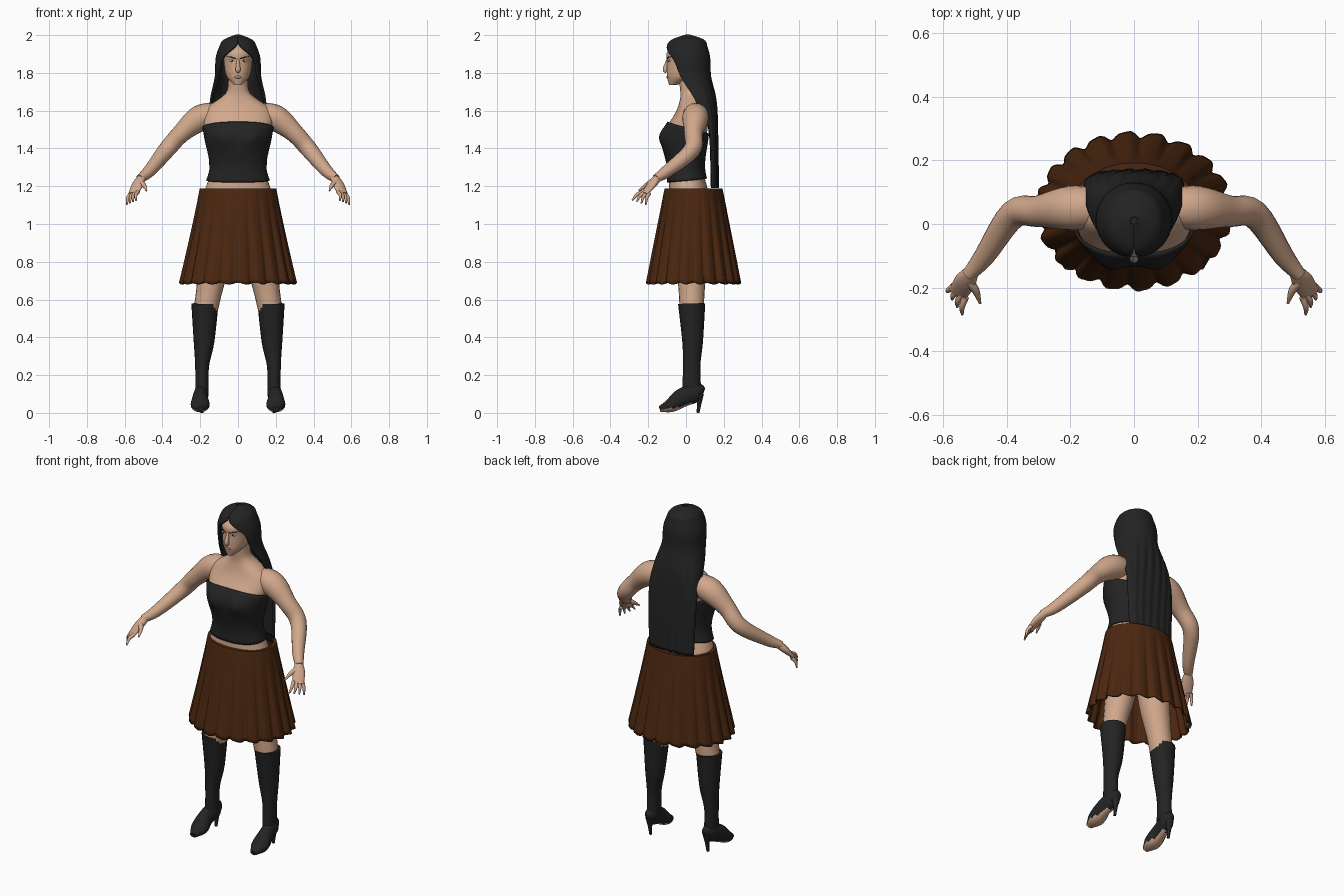
import bpy, bmesh, math
from mathutils import Vector
from math import sin, cos, pi, tau, exp

cube = bpy.data.objects.get("Cube")
if cube:
    bpy.data.objects.remove(cube)


def material(name, *rgb):
    mat = bpy.data.materials.new(name)
    mat.use_nodes = True
    mat.diffuse_color = (*rgb, 1)
    shader = mat.node_tree.nodes["Principled BSDF"]
    shader.inputs["Base Color"].default_value = (*rgb, 1)
    shader.inputs["Roughness"].default_value = .8
    return mat


SKIN = material("skin", .64, .39, .26)
LIP = material("lip", .45, .22, .16)
BLACK = material("black", .017, .017, .017)
BROWN = material("brown cloth", .07, .02, .005)
WHITE = material("eye white", .7, .7, .7)


def sample(rows, key):
    """Smooth interpolation of rows whose first column is an ascending key."""
    last = len(rows) - 1
    i = 0
    while i < last - 1 and key > rows[i + 1][0]:
        i += 1

    def slope(j):
        before, after = rows[max(j - 1, 0)], rows[min(j + 1, last)]
        span = after[0] - before[0]
        return [(b - a) / span for a, b in zip(before, after)]

    step = rows[i + 1][0] - rows[i][0]
    u = (key - rows[i][0]) / step
    ease = u * u * (3 - 2 * u)
    bend = step * u * (1 - u)
    values = [p + (q - p) * ease + bend * (start * (1 - u) - end * u)
              for p, q, start, end in zip(rows[i], rows[i + 1], slope(i), slope(i + 1))]
    return values[1:]


def spread(start, end, count):
    return [start + (end - start) * i / count for i in range(count + 1)]


def circle(count):
    return spread(0, tau, count)[:-1]


def power(value, exponent):
    return math.copysign(abs(value) ** exponent, value)


def finish(ob, mat):
    ob.data.materials.append(mat)
    bpy.ops.object.select_all(action='DESELECT')
    bpy.context.view_layer.objects.active = ob
    ob.select_set(True)
    bpy.ops.object.shade_smooth_by_angle(angle=math.radians(50))


def skin_rings(name, rings, mat, closed=True, caps=True, thickness=0):
    """Bridge rings of points into one smooth object."""
    bm = bmesh.new()
    loops = [[bm.verts.new(point) for point in ring] for ring in rings]
    count = len(loops[0])
    for lower, upper in zip(loops, loops[1:]):
        for i in range(count if closed else count - 1):
            j = (i + 1) % count
            bm.faces.new((lower[i], lower[j], upper[j], upper[i]))
    if caps:
        bm.faces.new(loops[0])
        bm.faces.new(loops[-1])
    bmesh.ops.recalc_face_normals(bm, faces=bm.faces)
    mesh = bpy.data.meshes.new(name)
    bm.to_mesh(mesh)
    bm.free()
    ob = bpy.data.objects.new(name, mesh)
    bpy.context.collection.objects.link(ob)
    finish(ob, mat)
    if thickness:
        solid = ob.modifiers.new("thickness", 'SOLIDIFY')
        solid.thickness = thickness
        solid.offset = 0
    return ob


def tube(name, rows, mat, side=1, ref=(0, 0, 1), segments=20, steps=5):
    """Sweep an oval along rows of x, y, z, width radius and optional depth radius."""
    keyed = [(i, *row, row[-1])[:6] for i, row in enumerate(rows)]
    end = len(rows) - 1
    rings = []
    for t in spread(0, end, end * steps):
        x, y, z, wide, deep = sample(keyed, t)
        behind = Vector(sample(keyed, max(t - .1, 0))[:3])
        ahead = Vector(sample(keyed, min(t + .1, end))[:3])
        along = (ahead - behind).normalized()
        across = along.cross(Vector(ref)).normalized()
        up = across.cross(along)
        points = [Vector((x, y, z)) + across * wide * cos(w) + up * deep * sin(w) for w in circle(segments)]
        rings.append([(p.x * side, p.y, p.z) for p in points])
    return skin_rings(name, rings, mat)


def ball(name, location, scale, mat):
    bpy.ops.mesh.primitive_uv_sphere_add(segments=16, ring_count=10, radius=1, location=location, scale=scale)
    bpy.context.object.name = name
    finish(bpy.context.object, mat)


def oval(rows, z, w, offset=0, squareness=1):
    """Point on a section given as half width, front y and back y."""
    half, front, back = sample(rows, z)
    x = (half + offset) * power(sin(w), squareness)
    y = (front + back) / 2 - ((back - front) / 2 + offset) * power(cos(w), squareness)
    return x, y, z


# Torso with hips, bust and neck
TORSO = [(.9, .16, -.07, .12), (1.15, .18, -.09, .12), (1.3, .14, -.09, .09), (1.47, .17, -.12, .11),
         (1.6, .18, -.05, .12), (1.67, .09, -.03, .1), (1.7, .06, -.03, .08), (1.78, .05, -.04, .07)]


def body(z, w, offset=0):
    x, y, z = oval(TORSO, z, w, offset, .9)
    if cos(w) > 0:
        y -= .02 * exp(-((abs(x) - .08) / .045) ** 2 - ((z - 1.46) / .05) ** 2)
    return x, y, z


skin_rings("torso", [[body(z, w) for w in circle(64)] for z in spread(.9, 1.78, 48)], SKIN)

# Strapless corset, lower at the back
corset = []
for u in spread(0, 1, 20):
    ring = []
    for w in circle(64):
        low = 1.23 - .01 * cos(w)
        high = 1.51 + .03 * cos(w)
        ring.append(body(low + (high - low) * u, w, .007))
    corset.append(ring)
skin_rings("corset", corset, BLACK, caps=False, thickness=.008)

# Pleated skirt flaring to a wavy hem, with a rolled waist
WAIST, HEM = 1.185, .685


def pleat(fall, w, inset=0):
    fold = .01 * fall * (sin(20 * w) + sin(40 * w + 1) / 3) - inset
    x = (.2 + .1 * fall ** 1.1 + fold) * sin(w)
    y = .04 - (.15 + .09 * fall + fold) * cos(w)
    return x, y, WAIST + (HEM - WAIST) * fall + .005 * fall * cos(20 * w)


skirt = [[pleat(fall, w) for w in circle(200)] for fall in spread(1, 0, 22)]
skirt += [[pleat(fall, w, .015) for w in circle(200)] for fall in (0, .07)]
skin_rings("skirt", skirt, BROWN, caps=False, thickness=.008)

# Head
HEAD = [(1.735, .02, -.09, -.05), (1.78, .06, -.1, .05), (1.86, .075, -.1, .09),
        (1.91, .075, -.1, .09), (1.97, .04, -.04, .05)]
skin_rings("head", [[oval(HEAD, z, w) for w in circle(64)] for z in spread(1.735, 1.97, 24)], SKIN)
tube("nose", [(0, -.095, 1.875, .006), (0, -.11, 1.82, .013), (0, -.1, 1.807, .01)], SKIN, ref=(0, 1, 0))
ball("lips", (0, -.097, 1.778), (.02, .007, .008), LIP)

# Long hair: a cap opening around the face, then a curtain down the back
# columns: height, half width, centre y, depth, half angle
HAIR = [(1.19, .14, .125, .04, 1.5), (1.5, .15, .11, .05, 1.5), (1.66, .14, .06, .09, 1.65),
        (1.78, .115, .02, .105, 2), (1.88, .11, .01, .11, 2.35), (1.94, .09, .005, .1, 3),
        (1.97, .07, .01, .08, pi), (1.995, .01, .01, .01, pi)]
hair = []
for u in spread(0, pi / 2, 56):
    z = HAIR[0][0] + (HAIR[-1][0] - HAIR[0][0]) * sin(u)
    half, centre, depth, opening = sample(HAIR, z)
    opening = min(opening, pi)
    low = max(0, min(1, (1.8 - z) * 5))
    ring = []
    for t in spread(-opening, opening, 72):
        strand = 1 + .05 * low * sin(17 * t + 3 * sin(z * 4)) * cos(t / 2)
        ring.append((half * sin(t), centre + depth * strand * power(cos(t), 1 - .4 * low), z))
    hair.append(ring)
skin_rings("hair", hair, BLACK, closed=False, caps=False, thickness=.016)
ball("hair_crown", (0, .01, 1.97), (.05, .055, .03), BLACK)

for s, label in ((1, "left_"), (-1, "right_")):
    # Eye and brow
    ball(label + "eye", (s * .032, -.089, 1.864), (.014, .005, .006), WHITE)
    ball(label + "iris", (s * .03, -.093, 1.864), (.005, .003, .005), BLACK)
    tube(label + "brow", [(.01, -.1, 1.875, .003), (.035, -.09, 1.883, .004), (.057, -.07, 1.887, .002)],
         BLACK, s, segments=8)

    # Arm and palm
    tube(label + "arm", [(.1, .05, 1.58, .06), (.2, .05, 1.56, .07), (.3, .04, 1.48, .05),
                         (.38, .03, 1.39, .045), (.47, -.1, 1.28, .033), (.52, -.16, 1.24, .022)], SKIN, s)
    tube(label + "palm", [(.51, -.15, 1.245, .022), (.53, -.18, 1.21, .034, .02),
                          (.555, -.22, 1.16, .03, .01)], SKIN, s)

    # Fingers fan out from the knuckles
    for i, finger in enumerate(("index", "middle", "ring", "little")):
        root = Vector((.53, -.23, 1.17)) + Vector((.012, .012, -.002)) * i
        tip = Vector((.54, -.285, 1.125)) + Vector((.016, .024, -.008)) * i
        knuckle = root.lerp(tip, .5) + Vector((.006, -.004, .006))
        tube(label + finger + "_finger", [(*root, .011), (*knuckle, .009), (*tip, .004)],
             SKIN, s, segments=10)
    tube(label + "thumb", [(.52, -.18, 1.225, .015), (.498, -.21, 1.205, .012), (.484, -.25, 1.176, .004)],
         SKIN, s, segments=10)

    # Leg, boot shaft and stiletto
    forward = (0, 1, 0)
    tube(label + "leg", [(.1, .03, 1, .09), (.12, .03, .82, .085), (.15, .03, .66, .07),
                         (.17, .03, .55, .064)], SKIN, s, forward)
    tube(label + "boot_shaft", [(.175, .03, .578, .072), (.18, .035, .38, .055), (.19, .03, .25, .037, .046),
                                (.19, .03, .12, .035, .05)], BLACK, s, forward)
    tube(label + "boot_heel", [(.19, .07, .1, .025), (.19, .07, .05, .012), (.19, .063, 0, .008)],
         BLACK, s, forward)

    # Foot with a bare sole on its downward faces
    foot = tube(label + "boot_foot", [(.19, .09, .1, .015, .02), (.19, .06, .11, .035, .05),
                                      (.2, -.02, .08, .04, .05), (.2, -.08, .04, .05, .037),
                                      (.2, -.14, .02, .02, .015)], BLACK, s)
    foot.data.materials.append(SKIN)
    for face in foot.data.polygons:
        face.material_index = int(face.normal.z < -.6 and face.center.y < .04)
